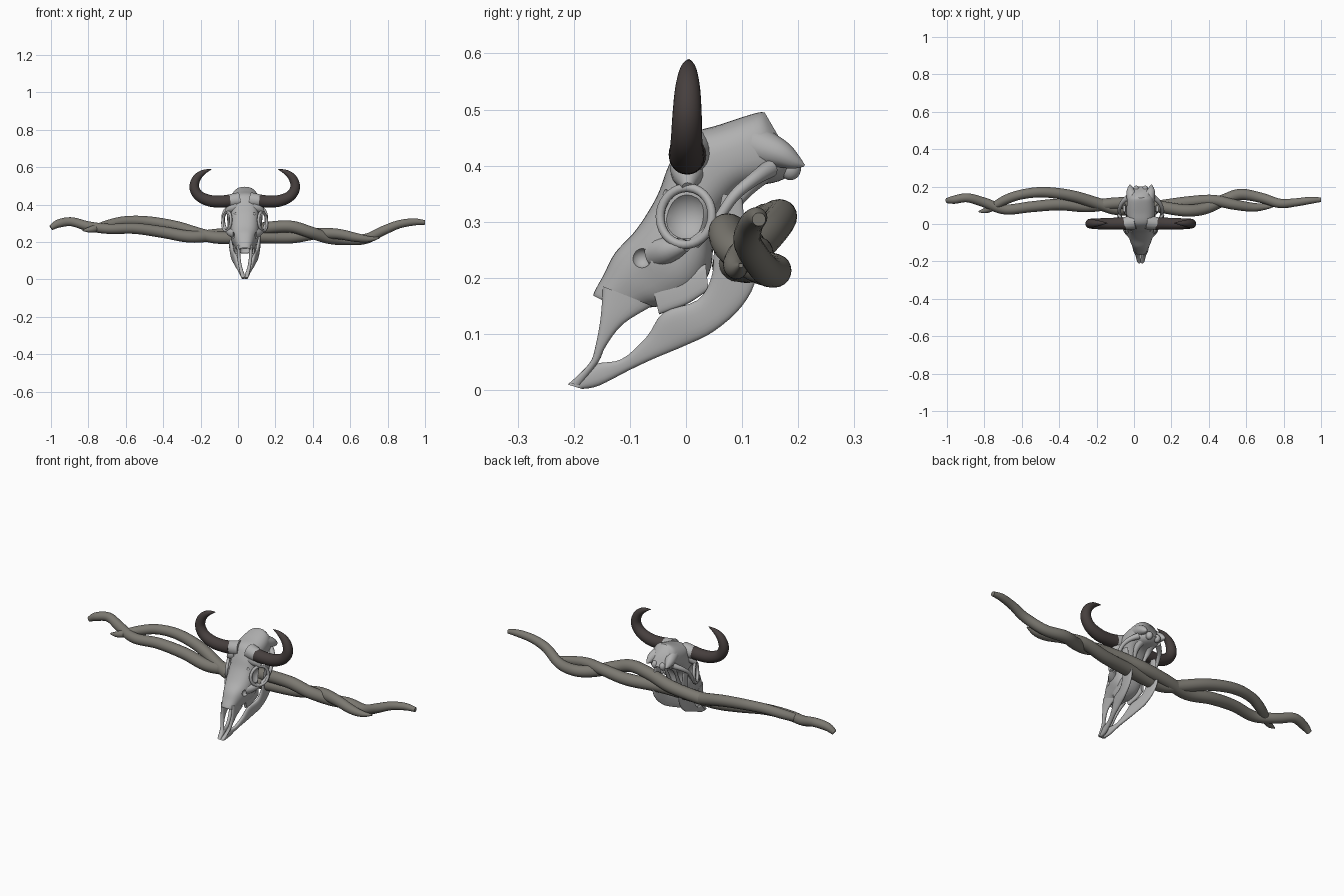
import bpy, bmesh, math
from mathutils import Vector

CX = 0.036          # skull sits slightly right of the branches' middle


def material(name, rgb):
    m = bpy.data.materials.new(name)
    m.diffuse_color = (*rgb, 1)
    return m


BONE = material("bone_grey", (0.44, 0.44, 0.44))
HORN = material("dark_horn", (0.062, 0.05, 0.048))
WOOD = material("weathered_wood", (0.2, 0.19, 0.165))


def smooth_rows(rows, k):
    """Catmull-Rom interpolation of equally long rows."""
    out = []
    for i in range(len(rows) - 1):
        a, b = rows[max(i - 1, 0)], rows[i]
        c, d = rows[i + 1], rows[min(i + 2, len(rows) - 1)]
        for j in range(k):
            t = j / k
            out.append([0.5 * (2 * q + (r - p) * t + (2 * p - 5 * q + 4 * r - s) * t * t
                        + (3 * q - p - 3 * r + s) * t ** 3) for p, q, r, s in zip(a, b, c, d)])
    return out + [list(rows[-1])]


def finish(ob, mat, angle=50):
    ob.data.materials.clear()
    ob.data.materials.append(mat)
    bpy.ops.object.select_all(action='DESELECT')
    ob.select_set(True)
    bpy.context.view_layer.objects.active = ob
    bpy.ops.object.shade_smooth_by_angle(angle=math.radians(angle))
    return ob


def skin(name, rings, mat):
    """Joins rings of points into a closed surface."""
    bm = bmesh.new()
    vs = [[bm.verts.new(p) for p in r] for r in rings]
    n = len(vs[0])
    for a, b in zip(vs, vs[1:]):
        for i in range(n):
            bm.faces.new((a[i], a[(i + 1) % n], b[(i + 1) % n], b[i]))
    bm.faces.new(vs[0])
    bm.faces.new(vs[-1])
    bmesh.ops.recalc_face_normals(bm, faces=bm.faces)
    me = bpy.data.meshes.new(name)
    bm.to_mesh(me)
    bm.free()
    ob = bpy.data.objects.new(name, me)
    bpy.context.collection.objects.link(ob)
    return finish(ob, mat)


def tube(name, rows, mat, ref, k=5, n=16, side=1, dx=CX):
    """Round tube along rows of (x, y, z, radius)."""
    rows = smooth_rows(rows, k)
    pts = [Vector((dx + side * r[0], r[1], r[2])) for r in rows]
    rings = []
    for i, p in enumerate(pts):
        t = (pts[min(i + 1, len(pts) - 1)] - pts[max(i - 1, 0)]).normalized()
        u = t.cross(Vector(ref)).normalized()
        v = t.cross(u)
        rings.append([p + max(rows[i][3], 0.001) * (u * math.cos(2 * math.pi * j / n)
                      + v * math.sin(2 * math.pi * j / n)) for j in range(n)])
    return skin(name, rings, mat)


def plate(name, rows, mat, k=4, n=24, side=1, e=0.8):
    """Loft of (upper y, upper z, lower y, lower z, x offset, half width)."""
    rings = []
    for ty, tz, by, bz, x, w in smooth_rows(rows, k):
        ring = []
        for j in range(n):
            a = 2 * math.pi * j / n
            c, s = (math.copysign(abs(f(a)) ** e, f(a)) for f in (math.cos, math.sin))
            ring.append(((CX + side * x + w * s), (ty + by) / 2 + (ty - by) / 2 * c,
                         (tz + bz) / 2 + (tz - bz) / 2 * c))
        rings.append(ring)
    return skin(name, rings, mat)


def ball(name, loc, r, mat, scale=(1, 1, 1)):
    bpy.ops.mesh.primitive_uv_sphere_add(segments=24, ring_count=14, radius=r, location=loc)
    ob = bpy.context.object
    ob.name, ob.scale = name, scale
    return finish(ob, mat)


# Upper skull, from the back crest to the nose, ending in a hollow nostril
skull = plate("skull", [
    (.140, .495, .200, .392, 0, .040), (.122, .493, .165, .372, 0, .066),
    (.060, .473, .105, .358, 0, .076), (.000, .452, .070, .325, 0, .074),
    (-.030, .402, .050, .285, 0, .074), (-.052, .345, .045, .220, 0, .077),
    (-.088, .287, .020, .175, 0, .074), (-.126, .245, -.020, .150, 0, .058),
    (-.147, .205, -.060, .148, 0, .046), (-.165, .170, -.100, .138, 0, .034),
    (-.150, .172, -.105, .145, 0, .027), (-.120, .195, -.080, .165, 0, .022)], BONE, k=5, n=40, e=.78)

# Eye sockets, tear openings and brow holes are cut out of the skull
cutters = []
for s in (-1, 1):
    for x, y, z, r in ((.106, 0, .31, .050), (.066, -.080, .235, .018), (.055, -.042, .353, .009)):
        cutters.append(ball("socket_cutter", (CX + s * x, y, z), r, BONE))
for c in cutters:
    c.hide_render = True
    m = skull.modifiers.new("cut", 'BOOLEAN')
    m.operation, m.object, m.solver = 'DIFFERENCE', c, 'EXACT'
bpy.context.view_layer.update()
cut = bpy.data.meshes.new_from_object(skull.evaluated_get(bpy.context.evaluated_depsgraph_get()))
skull.modifiers.clear()
skull.data = cut
for c in cutters:
    bpy.data.objects.remove(c)
finish(skull, BONE, 45)

# Paired skull parts
for s, tag in ((-1, "left"), (1, "right")):
    # Thin ring around the eye, standing off the skull
    bpy.ops.mesh.primitive_torus_add(
        major_radius=.051, minor_radius=.008, major_segments=36, minor_segments=10,
        location=(CX + s * .096, 0, .31),
        rotation=Vector((s * .9, -.42, .08)).to_track_quat('Z', 'Y').to_euler())
    bpy.context.object.name = "eye_rim_" + tag
    finish(bpy.context.object, BONE)
    # Brow ridge and cheek bridging the ring to the skull
    tube("brow_" + tag, [(.045, .005, .392, .034), (.075, .003, .380, .026), (.098, .003, .362, .010)],
         BONE, (0, 1, 0), side=s)
    tube("cheek_" + tag, [(.045, -.05, .245, .030), (.070, -.03, .250, .024), (.094, .0, .258, .011)],
         BONE, (0, 0, 1), side=s)
    # Cheek arch to the back of the skull
    tube("cheek_arch_" + tag, [(.100, .015, .262, .011), (.112, .050, .295, .009), (.113, .085, .345, .010),
                               (.095, .120, .375, .012), (.060, .150, .395, .016)], BONE, (1, 0, 0), n=12, side=s)
    # Bony horn core and horn
    tube("horn_core_" + tag, [(.030, .012, .425, .040), (.065, .006, .421, .037), (.088, .003, .42, .033)],
         BONE, (0, 1, 0), n=24, side=s)
    tube("horn_" + tag, [(.078, .003, .420, .034), (.130, .002, .416, .032), (.190, .001, .421, .031),
                         (.245, .001, .447, .028), (.270, .002, .492, .026), (.257, .003, .540, .022),
                         (.222, .004, .572, .014), (.177, .005, .589, .001)],
         HORN, (0, 1, 0), n=24, side=s)
    # Lower jaw
    plate("lower_jaw_" + tag, [
        (-.211, .010, -.185, .002, .008, .009), (-.165, .045, -.155, .008, .013, .010),
        (-.115, .055, -.100, .036, .025, .009), (-.070, .095, -.055, .057, .039, .010),
        (-.040, .138, .000, .080, .052, .011), (.020, .160, .050, .105, .064, .011),
        (.045, .200, .100, .150, .073, .010), (.050, .250, .125, .205, .080, .008),
        (.055, .300, .108, .275, .085, .007), (.065, .350, .100, .342, .088, .007)], BONE, side=s)
    # Thin bone from nose to snout tip
    plate("snout_prong_" + tag, [
        (-.148, .185, -.060, .150, .033, .011), (-.152, .130, -.112, .118, .032, .009),
        (-.161, .080, -.143, .078, .026, .009), (-.172, .048, -.156, .050, .019, .010),
        (-.208, .012, -.188, .008, .010, .010)], BONE, side=s)
    # Row of back teeth
    plate("tooth_row_" + tag, [
        (-.060, .185, -.048, .135, .044, .008), (-.040, .195, -.028, .142, .048, .009),
        (-.005, .205, .005, .155, .053, .009), (.035, .225, .040, .178, .056, .008)], BONE, side=s, e=.6)
    # Knobs and spurs behind the skull
    ball("neck_knob_" + tag, (CX + s * .024, .186, .395), .019, BONE, (.9, 1, 1.1))
    tube("back_spur_" + tag, [(.036, .125, .435, .038), (.052, .165, .422, .026), (.056, .192, .408, .015),
                              (.057, .211, .400, .002)], BONE, (1, 0, 0), n=12, side=s)
    tube("base_spur_" + tag, [(.030, .130, .385, .022), (.036, .105, .355, .014), (.030, .080, .315, .008),
                              (.028, .050, .250, .010)], BONE, (1, 0, 0), n=12, side=s)

# Two twisted branches, crossing near both ends
tube("branch_long_ends", [
    (-1.0, .125, .275, .014), (-.96, .130, .298, .022), (-.89, .140, .308, .024), (-.80, .115, .284, .026),
    (-.69, .078, .270, .027), (-.55, .092, .272, .029), (-.40, .104, .252, .031), (-.25, .095, .228, .032),
    (-.10, .110, .240, .032), (.03, .110, .255, .033), (.15, .090, .275, .032), (.28, .072, .282, .032),
    (.38, .084, .254, .032), (.48, .128, .222, .031), (.57, .158, .213, .030), (.68, .140, .216, .027),
    (.78, .110, .262, .025), (.86, .115, .294, .022), (.94, .126, .307, .019), (1.0, .130, .304, .012)],
    WOOD, (0, 0, 1), k=8, n=20, dx=0)
tube("branch_short_ends", [
    (-.83, .066, .262, .004), (-.78, .078, .268, .018), (-.69, .128, .294, .025), (-.60, .158, .312, .026),
    (-.48, .170, .309, .028), (-.33, .150, .282, .030), (-.18, .105, .236, .032), (-.08, .080, .222, .033),
    (.10, .090, .226, .033), (.28, .115, .224, .032), (.42, .126, .244, .030), (.53, .105, .243, .028),
    (.63, .090, .224, .024), (.70, .092, .215, .016), (.755, .098, .222, .004)],
    WOOD, (0, 0, 1), k=8, n=20, dx=0)
